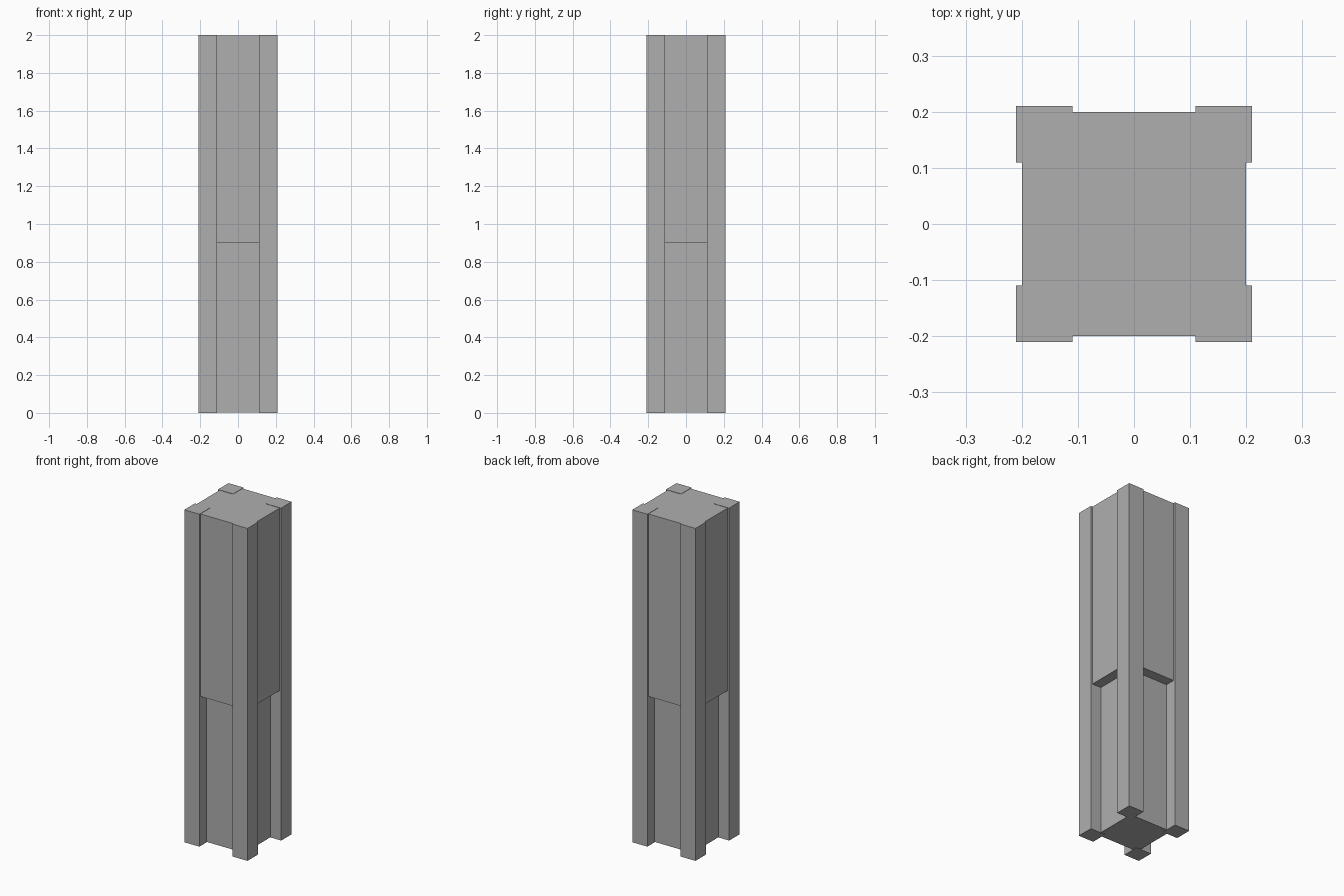
import bpy, bmesh
from mathutils import Matrix, Vector

if "Cube" in bpy.data.objects:
    bpy.data.objects.remove(bpy.data.objects["Cube"])

# Dark grey shared by all parts
grey = bpy.data.materials.new("dark_grey")
grey.diffuse_color = (0.43, 0.43, 0.43, 1)
grey.use_nodes = True
grey.node_tree.nodes["Principled BSDF"].inputs["Base Color"].default_value = grey.diffuse_color


def box(name, center_xy, width, z0, z1):
    """Square upright block."""
    bm = bmesh.new()
    bmesh.ops.create_cube(bm, size=1)
    bmesh.ops.transform(bm, verts=bm.verts,
                        matrix=Matrix.Diagonal((width, width, z1 - z0, 1)))
    bmesh.ops.translate(bm, verts=bm.verts,
                        vec=Vector((*center_xy, (z0 + z1) / 2)))
    mesh = bpy.data.meshes.new(name)
    bm.to_mesh(mesh)
    bm.free()
    mesh.materials.append(grey)
    obj = bpy.data.objects.new(name, mesh)
    bpy.context.collection.objects.link(obj)
    return obj


POST, HALF, STEP, LEDGE = 0.10, 0.21, 0.002, 0.90

# Recessed lower core and wider upper block, just short of the post ends
box("lower_core", (0, 0), 0.28, STEP, LEDGE)
box("upper_block", (0, 0), 0.40, LEDGE, 2 - STEP)

# Four full-height corner posts
offset = HALF - POST / 2
for sx, side in ((-1, "left"), (1, "right")):
    for sy, end in ((-1, "front"), (1, "back")):
        box(f"corner_post_{end}_{side}", (sx * offset, sy * offset), POST, 0, 2)
